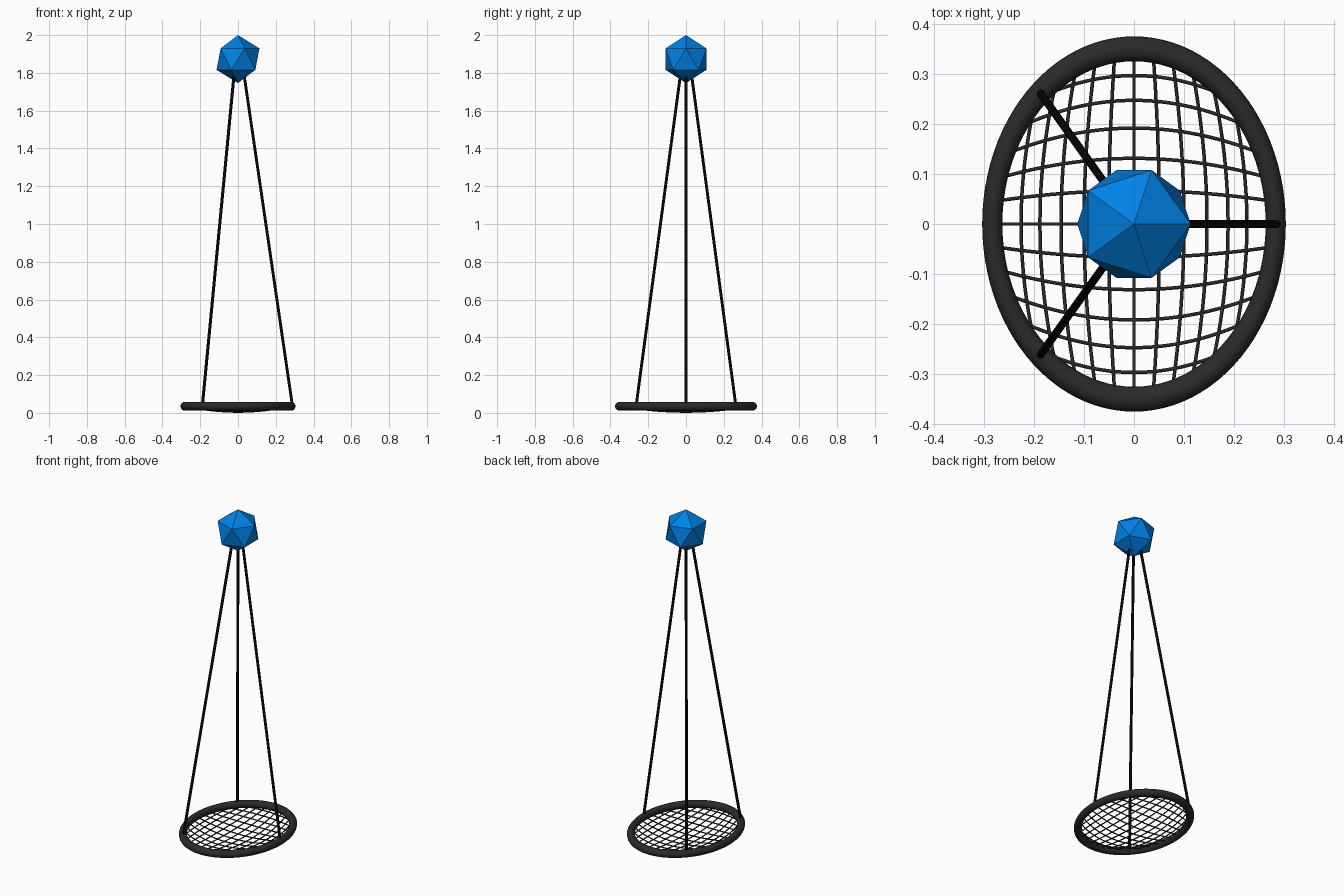
import bpy, math

if "Cube" in bpy.data.objects:
    bpy.data.objects.remove(bpy.data.objects["Cube"])

A, B, RING_Z = 0.284, 0.351, 0.035     # ring half-axes and height


def material(name, rgb):
    m = bpy.data.materials.new(name)
    m.diffuse_color = (*rgb, 1)
    m.use_nodes = True
    m.node_tree.nodes["Principled BSDF"].inputs["Base Color"].default_value = m.diffuse_color
    return m


def tube(name, paths, radius, sides, mat):
    """Round tubes along one or more point paths, as a single object."""
    cu = bpy.data.curves.new(name, 'CURVE')
    cu.dimensions = '3D'
    cu.bevel_depth = radius
    cu.bevel_resolution = sides
    cu.use_fill_caps = True
    for pts in paths:
        sp = cu.splines.new('POLY')
        sp.points.add(len(pts) - 1)
        for p, co in zip(sp.points, pts):
            p.co = (*co, 1)
        sp.use_smooth = True
    cu.materials.append(mat)
    ob = bpy.data.objects.new(name, cu)
    bpy.context.collection.objects.link(ob)
    return ob


blue = material("blue", (0.0, 0.22, 0.78))
dark = material("dark_grey", (0.023, 0.023, 0.023))
black = material("black", (0.002, 0.002, 0.002))

# Oval padded seat ring
bpy.ops.mesh.primitive_torus_add(major_radius=B, minor_radius=0.025,
                                 major_segments=96, minor_segments=20,
                                 location=(0, 0, RING_Z))
ring = bpy.context.object
ring.name = "seat_ring"
ring.scale = (A / B, 1, 0.9)
ring.data.materials.append(dark)
bpy.ops.object.shade_smooth_by_angle()


# Sagging net: bowed strands in both directions, ending inside the ring
def strand(offset, bow, along_x):
    """offset is the strand's fraction of the half-axis at mid-length."""
    def cross(t):
        return offset * (1 - bow * t * t)
    lo, hi = 0.0, 1.0
    for _ in range(30):
        mid = (lo + hi) / 2
        if mid * mid + cross(mid) ** 2 < 1:
            lo = mid
        else:
            hi = mid
    pts = []
    for i in range(25):
        t = lo * (i / 12 - 1)
        u, v = (t, cross(t)) if along_x else (cross(t), t)
        r2 = u * u + v * v
        pts.append((u * A, v * B, 0.0035 + (RING_Z - 0.0035) * r2))
    return pts


def spacing(k):
    s = 0.105 * k
    return 0.64 * s / math.sqrt(1 + s * s) / B


paths = []
for k in range(-5, 6):
    paths.append(strand(spacing(k), 0.33, True))
    paths.append(strand(0.94 * spacing(k), 0.26, False))
tube("seat_net", paths, 0.0035, 1, dark)

# Three ropes rising from the ring towards the hanging point
APEX = 2.01
for i, (x, y) in enumerate([(0.287, 0), (-0.188, 0.263), (-0.188, -0.263)]):
    f = (1.82 - 0.045) / (APEX - 0.045)
    tube(f"rope_{i + 1}", [[(x, y, 0.045), (x * (1 - f), y * (1 - f), 1.82)]],
         0.008, 3, black)

# Faceted hanging block
bpy.ops.mesh.primitive_ico_sphere_add(subdivisions=1, radius=0.127,
                                      location=(0, 0, 1.873))
block = bpy.context.object
block.name = "hanging_block"
block.data.materials.append(blue)
